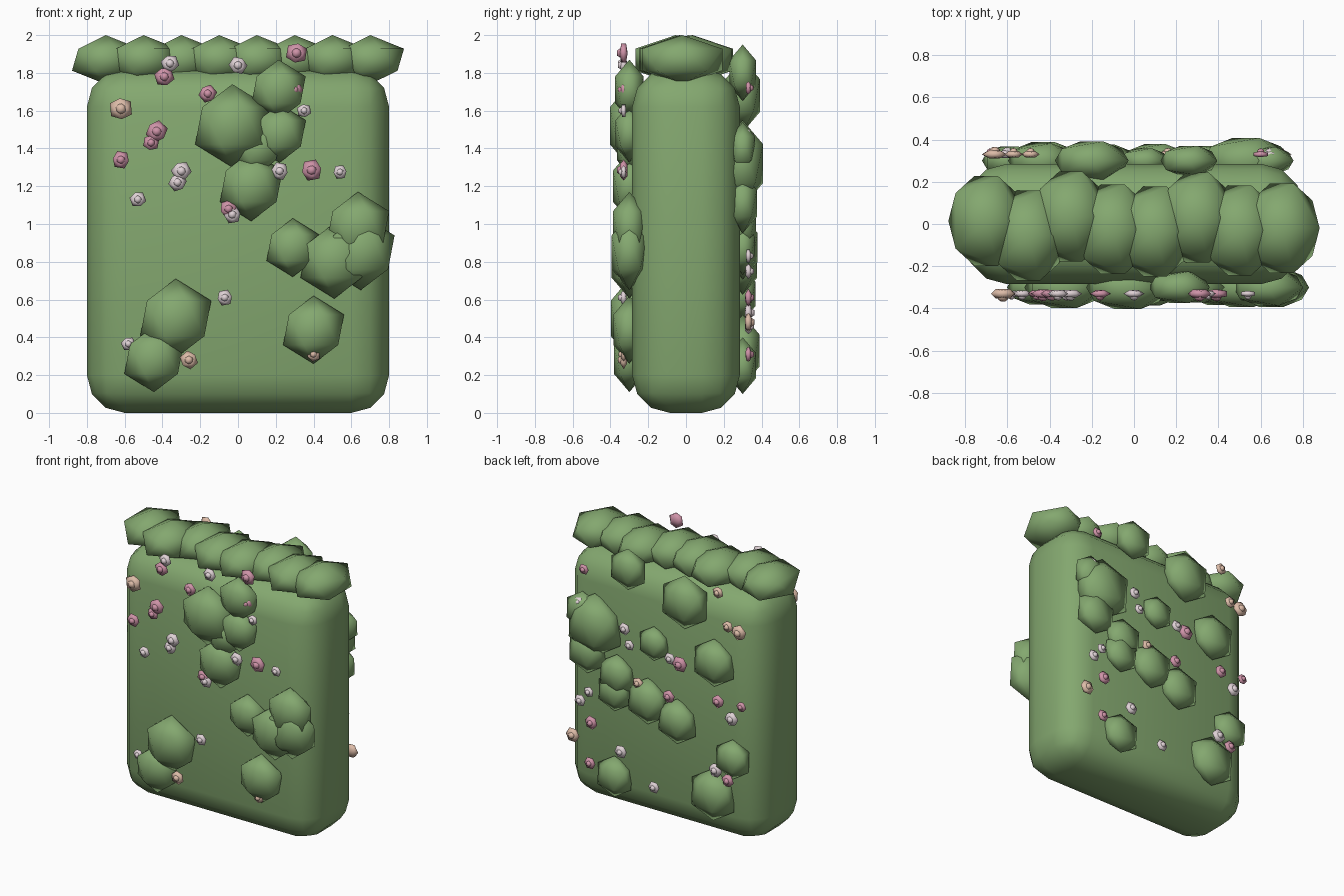
import bpy, bmesh, random
from mathutils import Matrix

random.seed(4)
if "Cube" in bpy.data.objects:
    bpy.data.objects.remove(bpy.data.objects["Cube"])


def material(name, rgb):
    m = bpy.data.materials.new(name)
    m.use_nodes = True
    m.diffuse_color = (*rgb, 1)
    m.node_tree.nodes["Principled BSDF"].inputs["Base Color"].default_value = (*rgb, 1)
    return m


green = material("leaf green", (.23, .39, .16))
blooms = {"pink": material("petal pink", (.62, .29, .39)),
          "white": material("petal white", (.74, .64, .67)),
          "peach": material("petal peach", (.72, .5, .39))}


def finish(name, bm, mat):
    me = bpy.data.meshes.new(name)
    for f in bm.faces:
        f.smooth = True
    bm.to_mesh(me)
    bm.free()
    me.materials.append(mat)
    ob = bpy.data.objects.new(name, me)
    bpy.context.collection.objects.link(ob)
    return ob


def blob(bm, loc, scale, turn=0):
    # squashed icosahedron, optionally turned in the wall plane
    mat = (Matrix.Translation(loc) @ Matrix.Rotation(turn, 4, 'Y')
           @ Matrix.Diagonal((*scale, 1)))
    bmesh.ops.create_icosphere(bm, subdivisions=1, radius=1, matrix=mat)


# Hedge body: rounded box
bm = bmesh.new()
bmesh.ops.create_cube(bm, size=1, matrix=Matrix.Translation((0, 0, .91))
                      @ Matrix.Diagonal((1.6, .57, 1.82, 1)))
bmesh.ops.bevel(bm, geom=bm.edges[:], offset=.2, segments=3, profile=.5,
                affect='EDGES')
finish("hedge_body", bm, green)

# Row of tufts along the top
for i, y in enumerate((.015, -.055, .035, -.025, -.035, .03, -.03, -.02)):
    bm = bmesh.new()
    blob(bm, (-.7 + .2 * i, y, 1.87), (.2, .25, .13))
    finish("top_tuft", bm, green)

# Leaf clumps on both faces: x, z, radius
front_clumps = [(-.33, .5, .21), (-.445, .285, .175), (.4, .44, .18),
                (.29, .875, .155), (.51, .805, .2), (.635, .985, .185),
                (.65, .85, .2), (-.03, 1.52, .22), (.215, 1.71, .16),
                (.22, 1.48, .155), (.07, 1.2, .185), (.1, 1.4, .14)]
back_clumps = [(.26, 1.8, .15), (-.2, 1.68, .195), (-.44, 1.3, .175),
               (.05, 1.31, .125), (.53, 1.32, .23), (.59, 1.11, .16),
               (.63, 1.4, .14), (.35, 1, .15), (.37, .87, .14), (.1, .875, .17),
               (-.14, .79, .165), (.37, .25, .15), (-.59, .63, .145),
               (-.43, .33, .19)]
for name, y, clumps in (("front_clump", -.3, front_clumps),
                        ("back_clump", .3, back_clumps)):
    for x, z, r in clumps:
        bm = bmesh.new()
        blob(bm, (x, y, z), (r, r * .55, r))
        finish(name, bm, green)

# Flowers: x, z, radius by colour
front_flowers = {
    "pink": [(-.39, 1.78, .055), (-.16, 1.69, .05), (.31, 1.905, .06),
             (.3, 1.71, .045), (-.43, 1.49, .06), (-.46, 1.43, .045),
             (-.62, 1.34, .05), (.39, 1.285, .06), (-.05, 1.08, .05)],
    "white": [(-.36, 1.85, .05), (0, 1.84, .05), (.35, 1.6, .04), (-.3, 1.28, .055),
              (-.32, 1.22, .05), (-.53, 1.13, .045), (.22, 1.28, .05),
              (.54, 1.275, .04), (-.03, 1.05, .05), (-.07, .61, .045),
              (-.58, .365, .04)],
    "peach": [(-.62, 1.61, .065), (-.26, .28, .05), (.4, .31, .04)]}
back_flowers = {
    "pink": [(.6, 1.72, .04), (-.18, 1.23, .06), (.54, .61, .05), (-.09, .97, .05),
             (-.49, 1.04, .05), (-.68, 1.05, .04), (.55, .31, .045),
             (-.57, .48, .05)],
    "white": [(.27, 1.37, .045), (.23, 1.26, .04), (-.1, 1.25, .045),
              (.64, 1.47, .04), (.56, .83, .04), (.63, .75, .045),
              (-.6, .94, .055), (.3, .46, .05), (.03, .27, .045),
              (-.47, .53, .055)],
    "peach": [(-.49, 1.84, .045), (-.66, 1.59, .06), (-.57, 1.61, .045),
              (.69, .48, .055), (.16, 1, .045)]}
for side, y, beds in (("front", -.33, front_flowers), ("back", .33, back_flowers)):
    for colour, spots in beds.items():
        for x, z, r in spots:
            bm = bmesh.new()
            blob(bm, (x, y, z), (r, r * .4, r), random.uniform(0, 3))
            blob(bm, (x, y * 1.03, z), (r * .5,) * 3)
            finish(side + "_" + colour + "_flower", bm, blooms[colour])
